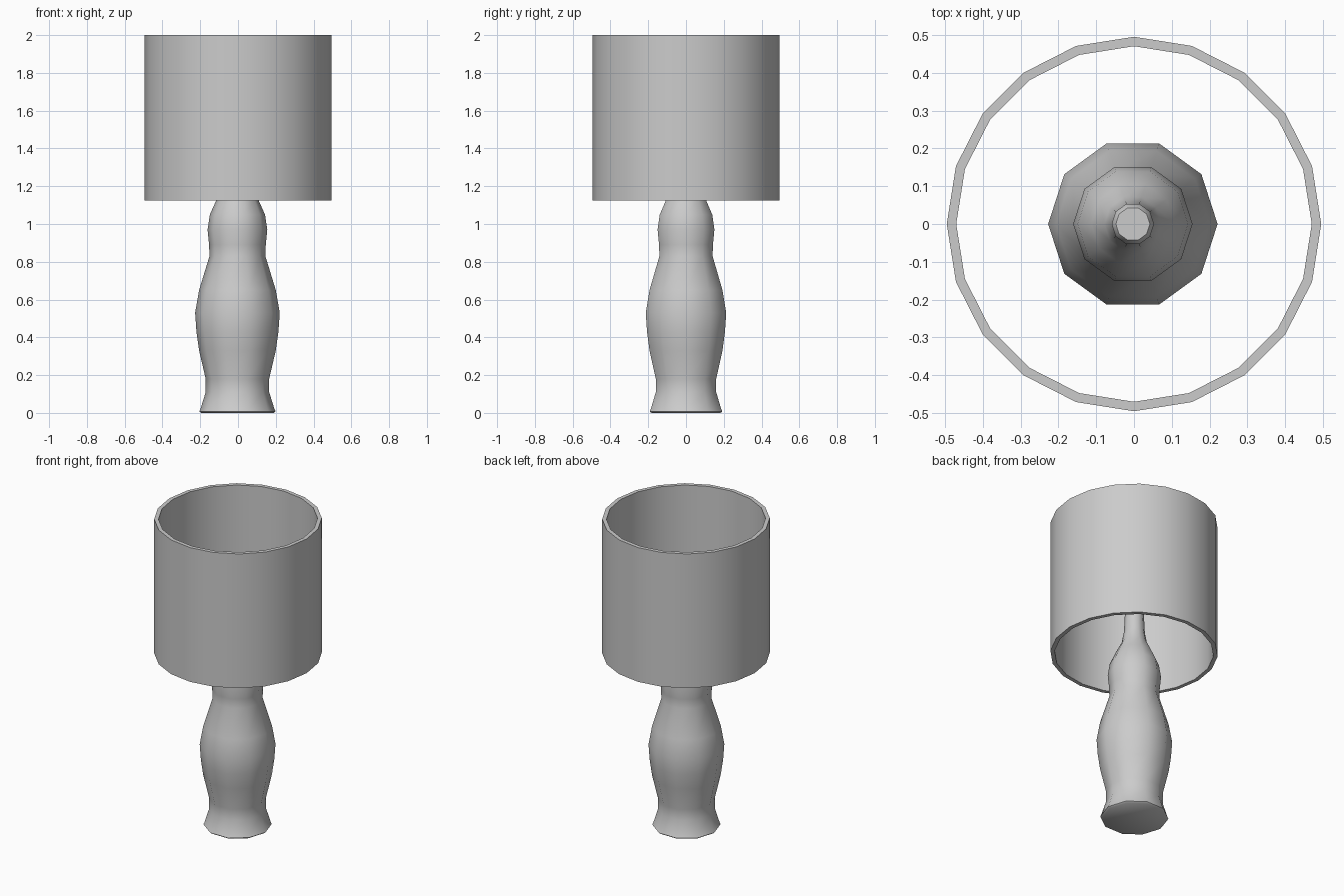
import bpy, bmesh, math

if "Cube" in bpy.data.objects:
    bpy.data.objects.remove(bpy.data.objects["Cube"])


def lathe(name, profile, sides, centre_x=0.0, closed=False, angle=50):
    """Revolve (radius, z) points round the z axis."""
    bm = bmesh.new()
    rings = []
    for r, z in profile:
        ring = []
        for i in range(sides):
            a = 2 * math.pi * i / sides
            ring.append(bm.verts.new((centre_x + r * math.cos(a), r * math.sin(a), z)))
        rings.append(ring)
    pairs = list(zip(rings, rings[1:]))
    if closed:
        pairs.append((rings[-1], rings[0]))
    else:
        bm.faces.new(rings[0])
        bm.faces.new(rings[-1])
    for low, high in pairs:
        for i in range(sides):
            j = (i + 1) % sides
            bm.faces.new((low[i], low[j], high[j], high[i]))
    bmesh.ops.recalc_face_normals(bm, faces=bm.faces)
    mesh = bpy.data.meshes.new(name)
    bm.to_mesh(mesh)
    bm.free()
    obj = bpy.data.objects.new(name, mesh)
    bpy.context.collection.objects.link(obj)
    bpy.ops.object.select_all(action='DESELECT')
    obj.select_set(True)
    bpy.context.view_layer.objects.active = obj
    bpy.ops.object.shade_smooth_by_angle(angle=math.radians(angle))
    return obj


# Drum shade: open tube with a thin wall
lathe("lamp_shade",
      [(0.495, 1.125), (0.495, 2.0), (0.47, 2.0), (0.47, 1.125)],
      20, closed=True, angle=40)

# Turned body, from the foot up to the rounded stem tip hidden in the shade
lathe("lamp_body",
      [(0.192, 0.0), (0.202, 0.008), (0.196, 0.02), (0.168, 0.11), (0.168, 0.18),
       (0.203, 0.33), (0.217, 0.43), (0.224, 0.53), (0.203, 0.65), (0.148, 0.83),
       (0.15, 0.89), (0.158, 0.97), (0.146, 1.05), (0.11, 1.13), (0.075, 1.20),
       (0.062, 1.27), (0.056, 1.40), (0.056, 1.47), (0.045, 1.49)],
      10, centre_x=-0.003, angle=60)
